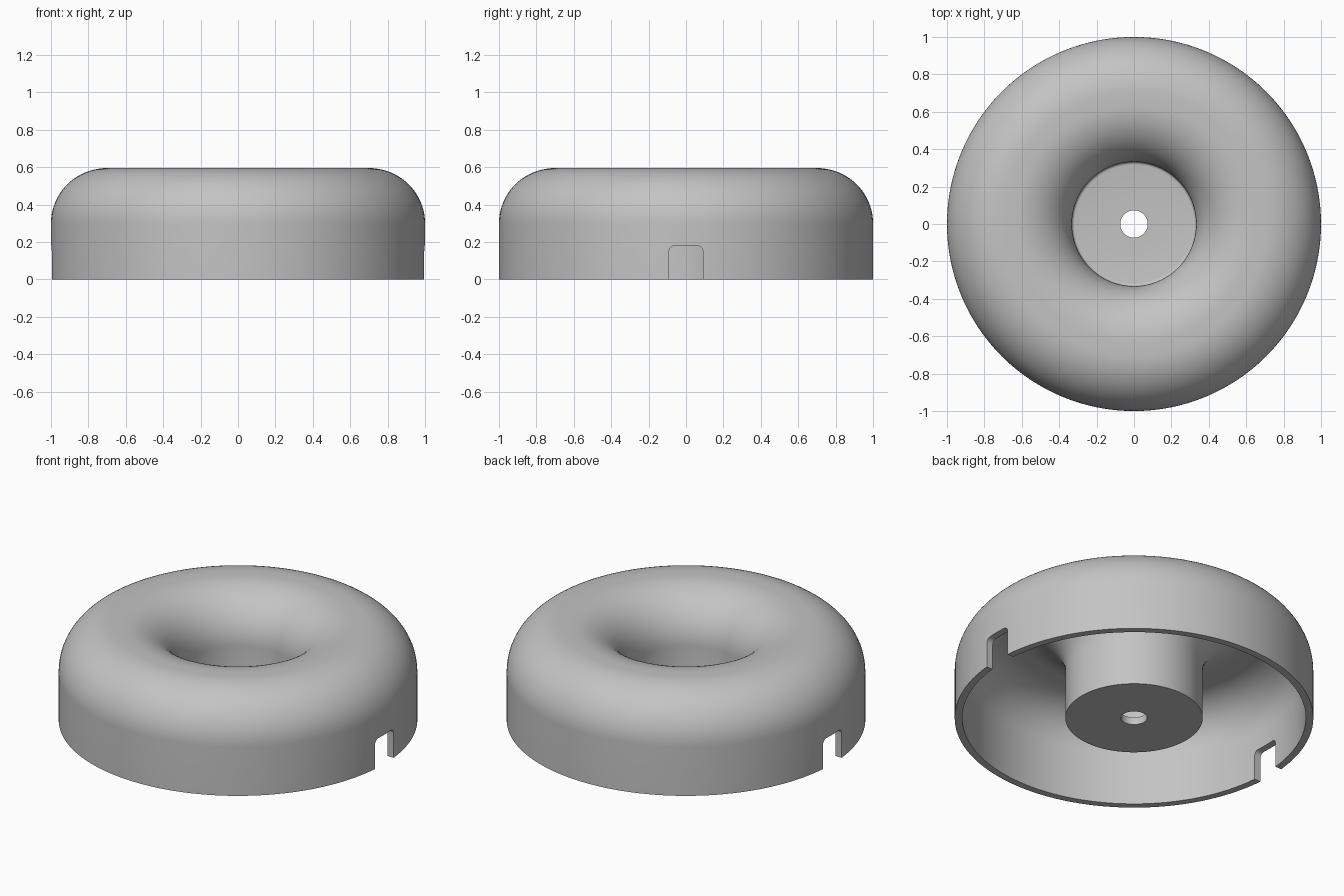
import bpy, bmesh, math
from mathutils import Vector

cube = bpy.data.objects.get("Cube")
if cube:
    bpy.data.objects.remove(cube)

SEGMENTS = 128
HEIGHT, SPRING = 0.595, 0.3      # crown height and start of the rounded shoulders
WALL = 0.042

grey = bpy.data.materials.new("light_grey")
grey.use_nodes = True
colour = (0.55, 0.55, 0.55, 1)
grey.diffuse_color = colour
grey.node_tree.nodes["Principled BSDF"].inputs["Base Color"].default_value = colour


def arc(cx, cz, rx, rz, start, end, steps=20):
    """Points (radius, z) along an elliptical arc, angles in degrees."""
    angles = [math.radians(start + (end - start) * i / steps) for i in range(steps + 1)]
    return [(cx + rx * math.cos(a), cz + rz * math.sin(a)) for a in angles]


def shoulder(outer, inner, top):
    """Rounded crown running from the outer wall to the central well."""
    rise = top - SPRING
    return (arc(0.70, SPRING, outer - 0.70, rise, 0, 90)
            + arc(0.64, SPRING, 0.64 - inner, rise, 90, 180))


# Closed cross-section: outer skin, well and floor, then bore and hollow underside
profile = [(1, 0)] + shoulder(1, 0.332, HEIGHT)
profile += arc(0.317, 0.06, 0.015, 0.015, 0, -90, 4)
profile += [(0.073, 0.045), (0.073, 0), (0.383, 0)]
profile += shoulder(1 - WALL, 0.383, HEIGHT - WALL)[::-1]
profile += [(1 - WALL, 0)]

bm = bmesh.new()
rings = []
for i in range(SEGMENTS):
    a = 2 * math.pi * i / SEGMENTS
    rings.append([bm.verts.new((r * math.cos(a), r * math.sin(a), z)) for r, z in profile])
for i in range(SEGMENTS):
    here, after = rings[i], rings[(i + 1) % SEGMENTS]
    for j in range(len(profile)):
        k = (j + 1) % len(profile)
        bm.faces.new((here[j], after[j], after[k], here[k]))
bmesh.ops.recalc_face_normals(bm, faces=bm.faces)
mesh = bpy.data.meshes.new("round_housing")
bm.to_mesh(mesh)
bm.free()
housing = bpy.data.objects.new("round_housing", mesh)
bpy.context.collection.objects.link(housing)
mesh.materials.append(grey)

# Round-cornered cable notches on both sides of the rim
bpy.context.view_layer.objects.active = housing
housing.select_set(True)
for side in (-1, 1):
    outline = ([(-0.09, -0.1)] + arc(-0.06, 0.15, 0.03, 0.03, 180, 90, 6)
               + arc(0.06, 0.15, 0.03, 0.03, 90, 0, 6) + [(0.09, -0.1)])
    cb = bmesh.new()
    face = cb.faces.new([cb.verts.new((side * 0.8, y, z)) for y, z in outline])
    moved = bmesh.ops.extrude_face_region(cb, geom=[face])["geom"]
    bmesh.ops.translate(cb, vec=Vector((side * 0.4, 0, 0)),
                        verts=[v for v in moved if isinstance(v, bmesh.types.BMVert)])
    bmesh.ops.recalc_face_normals(cb, faces=cb.faces)
    cut_mesh = bpy.data.meshes.new("notch_cutter")
    cb.to_mesh(cut_mesh)
    cb.free()
    cutter = bpy.data.objects.new("notch_cutter", cut_mesh)
    cutter.hide_render = True
    bpy.context.collection.objects.link(cutter)
    cut_mesh.materials.append(grey)
    cut = housing.modifiers.new("notch", "BOOLEAN")
    cut.operation = "DIFFERENCE"
    cut.solver = "EXACT"
    cut.object = cutter
    bpy.ops.object.modifier_apply(modifier=cut.name)
    bpy.data.objects.remove(cutter)

bpy.ops.object.shade_smooth_by_angle(angle=math.radians(35))
